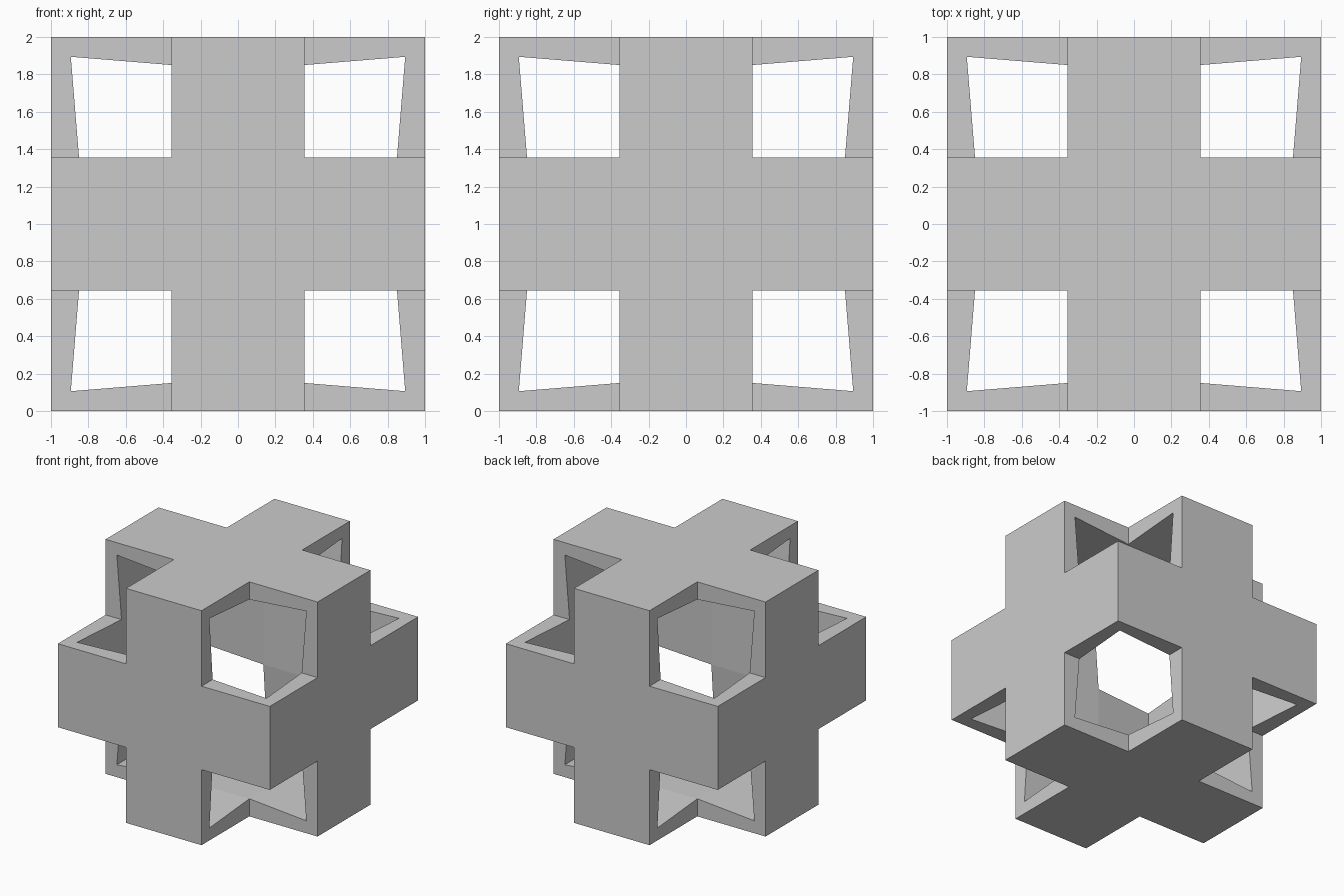
import bpy, bmesh
from mathutils import Vector

if "Cube" in bpy.data.objects:
    bpy.data.objects.remove(bpy.data.objects["Cube"])

A = 0.356                      # half width of the cross arms
CUTS = (-1, -A, A, 1)

bm = bmesh.new()

# Six plus-shaped sheets, one on each side of a cube
for axis in range(3):
    for side in (-1, 1):
        for i in range(3):
            for j in range(3):
                if i != 1 and j != 1:
                    continue   # leave the cube corners open
                verts = []
                for u, v in ((i, j), (i + 1, j), (i + 1, j + 1), (i, j + 1)):
                    p = [0, 0, 0]
                    p[axis] = side
                    p[(axis + 1) % 3] = CUTS[u]
                    p[(axis + 2) % 3] = CUTS[v]
                    verts.append(bm.verts.new(Vector(p) + Vector((0, 0, 1))))
                face = bm.faces.new(verts if side > 0 else verts[::-1])
bmesh.ops.remove_doubles(bm, verts=bm.verts[:], dist=1e-4)

mesh = bpy.data.meshes.new("cross_frame")
bm.to_mesh(mesh)
bm.free()
frame = bpy.data.objects.new("cross_frame", mesh)
bpy.context.collection.objects.link(frame)

# Wall thickness, inward
wall = frame.modifiers.new("wall", 'SOLIDIFY')
wall.thickness = 0.15
wall.offset = -1
wall.use_even_offset = False
